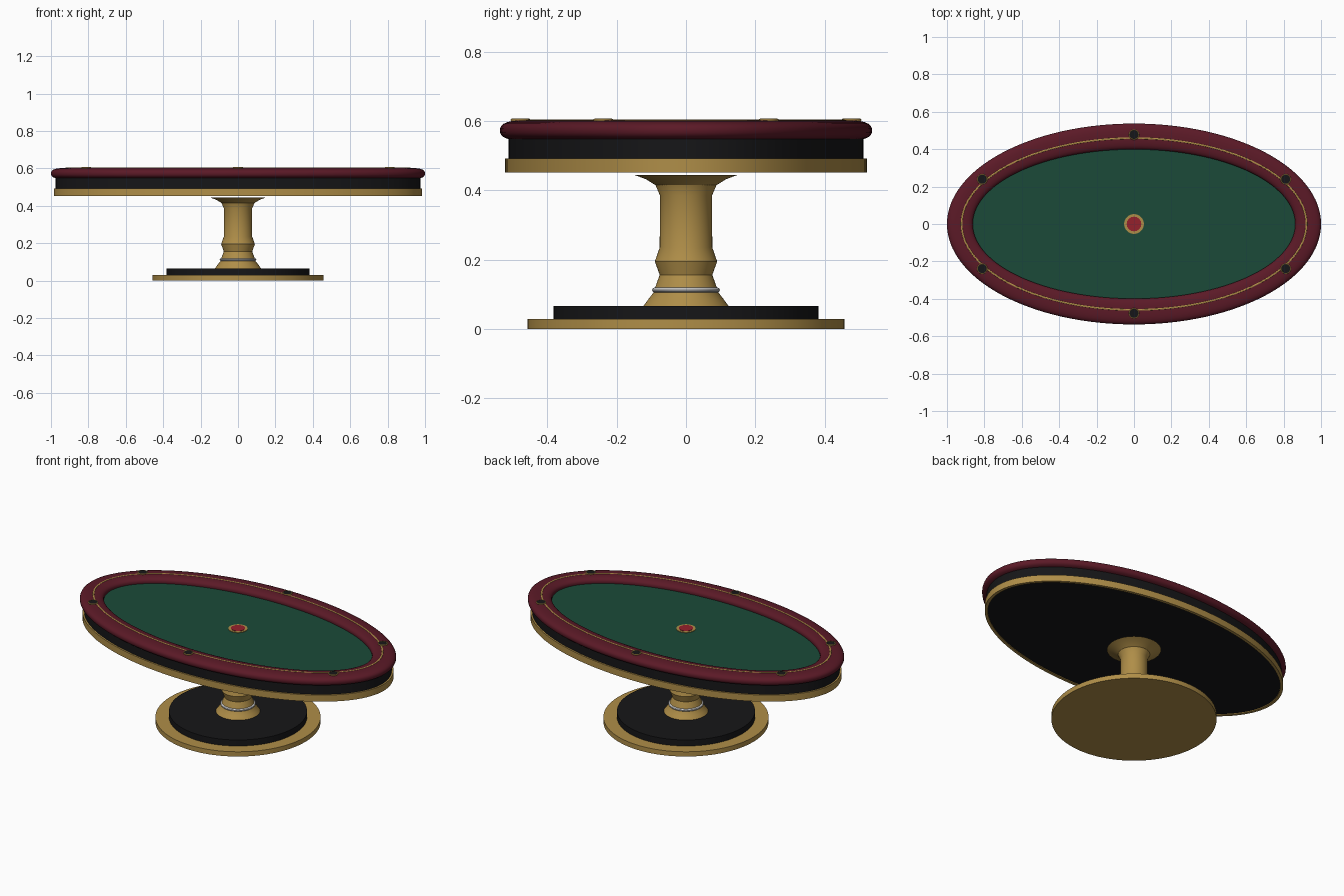
import bpy, bmesh
from math import sin, cos, pi, radians

if "Cube" in bpy.data.objects:
    bpy.data.objects.remove(bpy.data.objects["Cube"])

A, B = 0.931, 0.468      # half axes of the rail's centre line


def mat(name, r, g, b):
    m = bpy.data.materials.new(name)
    m.diffuse_color = (r, g, b, 1)
    m.use_nodes = True
    m.node_tree.nodes["Principled BSDF"].inputs["Base Color"].default_value = m.diffuse_color
    return m


gold = mat("gold", 0.43, 0.27, 0.065)
black = mat("black", 0.008, 0.008, 0.009)
wine = mat("wine", 0.105, 0.010, 0.020)
green = mat("green", 0.011, 0.068, 0.040)
red = mat("red", 0.30, 0.015, 0.025)
silver = mat("silver", 0.55, 0.55, 0.55)


def sweep(name, profile, material, a=0, b=0, closed=False, seg=128, loc=(0, 0, 0)):
    """Sweep (offset, z) points round an ellipse; open profiles are capped."""
    bm = bmesh.new()
    rings = []
    for d, z in profile:
        rings.append([bm.verts.new(((a + d) * cos(2 * pi * i / seg),
                                    (b + d) * sin(2 * pi * i / seg), z))
                      for i in range(seg)])
    pairs = list(zip(rings, rings[1:]))
    if closed:
        pairs.append((rings[-1], rings[0]))
    else:
        bm.faces.new(rings[0])
        bm.faces.new(rings[-1])
    for r, s in pairs:
        for i in range(seg):
            j = (i + 1) % seg
            bm.faces.new((r[i], r[j], s[j], s[i]))
    bmesh.ops.recalc_face_normals(bm, faces=bm.faces)
    me = bpy.data.meshes.new(name)
    bm.to_mesh(me)
    bm.free()
    me.materials.append(material)
    ob = bpy.data.objects.new(name, me)
    ob.location = loc
    bpy.context.collection.objects.link(ob)
    bpy.ops.object.select_all(action='DESELECT')
    ob.select_set(True)
    bpy.context.view_layer.objects.active = ob
    bpy.ops.object.shade_smooth_by_angle(angle=radians(30))
    return ob


def disc(r, z0, z1):
    return [(r, z0), (r, z1)]


def oval(d, z, w, h, n=12, power=2.0):
    """Rounded cross-section centred on (d, z)."""
    pts = []
    for i in range(n):
        c, s = cos(2 * pi * i / n), sin(2 * pi * i / n)
        k = (abs(c) ** power + abs(s) ** power) ** (-1 / power)
        pts.append((d + w * c * k, z + h * s * k))
    return pts


# Base plates
sweep("base_plate", disc(0.457, 0, 0.029), gold)
sweep("base_step", disc(0.382, 0.029, 0.066), black)

# Turned column and its collar
sweep("column", [(0.123, 0.066), (0.110, 0.084), (0.094, 0.105), (0.089, 0.120),
                 (0.076, 0.156), (0.090, 0.195), (0.076, 0.235), (0.075, 0.385),
                 (0.088, 0.415), (0.115, 0.432), (0.150, 0.445)], gold, seg=64)
sweep("column_collar", oval(0.088, 0.112, 0.010, 0.008), silver, closed=True, seg=64)

# Table body
sweep("apron", disc(0.044, 0.457, 0.556), black, A, B)
sweep("apron_trim", [(0.036, 0.452), (0.054, 0.452), (0.054, 0.492), (0.036, 0.492)],
      gold, A, B, True)
sweep("felt", disc(-0.064, 0.550, 0.567), green, A, B)

# Padded rail with inlay line
sweep("rail", oval(0, 0.573, 0.069, 0.029, 28, 2.6), wine, A, B, True)
sweep("rail_inlay", oval(-0.009, 0.600, 0.006, 0.004, 8), gold, A, B, True)

# Cup holders
for k in range(6):
    t = radians(30 + 60 * k)
    p = (0.937 * cos(t), 0.478 * sin(t), 0)
    sweep(f"cup_holder_{k + 1}", disc(0.025, 0.580, 0.6055), black, seg=32, loc=p)
    sweep(f"cup_rim_{k + 1}", oval(0.0255, 0.603, 0.003, 0.004, 8), gold,
          closed=True, seg=32, loc=p)

# Centre medallion
sweep("medallion_ring", disc(0.053, 0.565, 0.570), gold, seg=48)
sweep("medallion", disc(0.039, 0.568, 0.572), red, seg=48)
